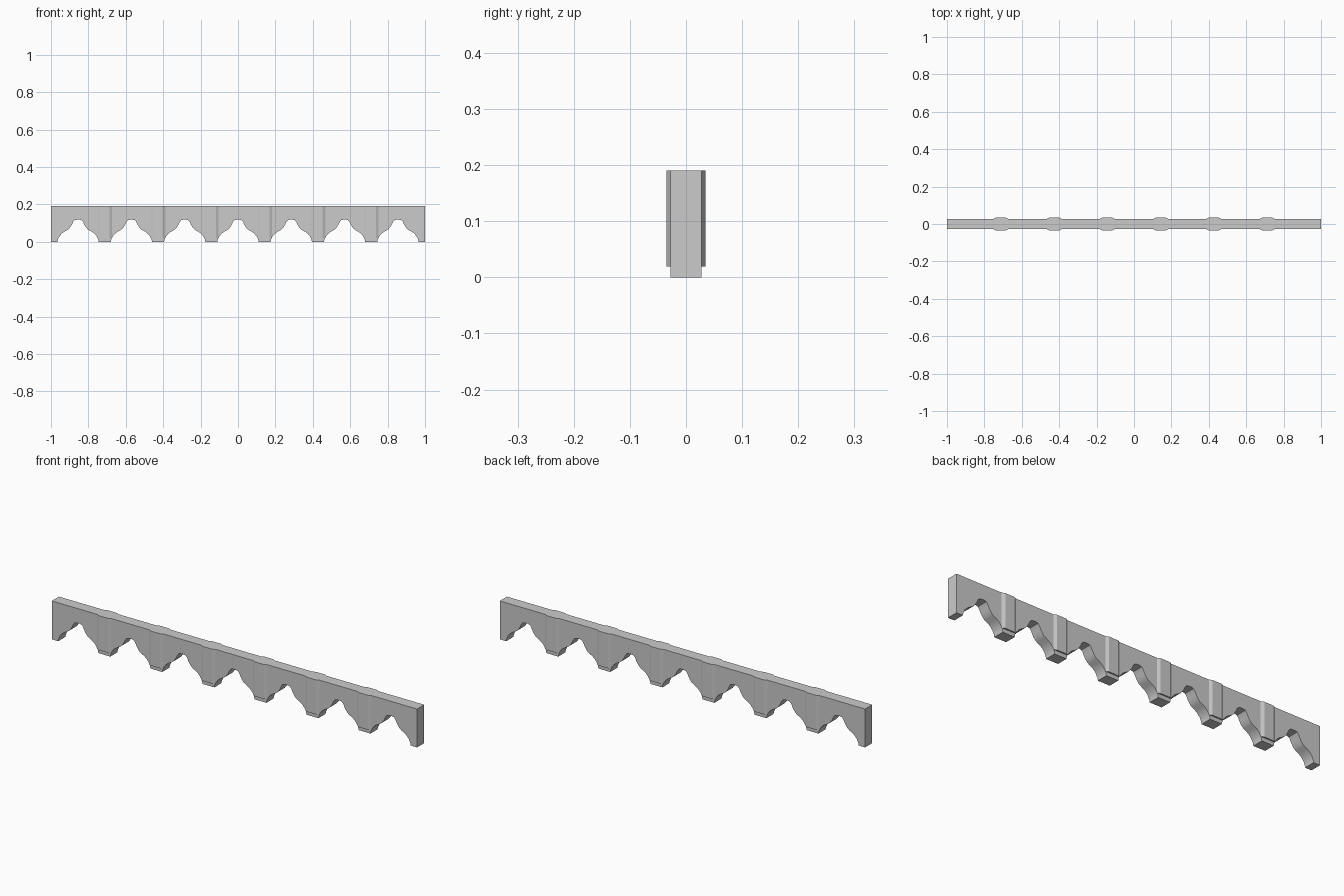
import bpy, bmesh

if "Cube" in bpy.data.objects:
    bpy.data.objects.remove(bpy.data.objects["Cube"])

PITCH, ARCHES = 0.285, 7
HEIGHT, HALF_DEPTH = 0.19, 0.028

# Left half of one arch opening: big lower lobe, cusp, small top lobe
HALF_ARCH = [(-0.110, 0.0), (-0.107, 0.015), (-0.099, 0.030), (-0.088, 0.043),
             (-0.075, 0.053), (-0.058, 0.062), (-0.049, 0.069), (-0.041, 0.079),
             (-0.033, 0.092), (-0.026, 0.107), (-0.019, 0.115), (-0.008, 0.118)]


def prism(name, points, offset):
    """Extrude a closed 3D outline by an offset vector into a solid."""
    bm = bmesh.new()
    face = bm.faces.new([bm.verts.new(p) for p in points])
    ext = bmesh.ops.extrude_face_region(bm, geom=[face])
    moved = [g for g in ext["geom"] if isinstance(g, bmesh.types.BMVert)]
    bmesh.ops.translate(bm, verts=moved, vec=offset)
    # tidy caps for concave outlines, consistent outward normals
    bmesh.ops.triangulate(bm, faces=[f for f in bm.faces if len(f.verts) > 8])
    bmesh.ops.recalc_face_normals(bm, faces=bm.faces)
    mesh = bpy.data.meshes.new(name)
    bm.to_mesh(mesh)
    bm.free()
    obj = bpy.data.objects.new(name, mesh)
    bpy.context.collection.objects.link(obj)
    return obj


# Arcade band: one outline with all the cusped arches along its lower edge
arch = HALF_ARCH + [(-x, z) for x, z in reversed(HALF_ARCH)]
outline = [(-1, HEIGHT), (-1, 0)]
for i in range(ARCHES):
    cx = (i - (ARCHES - 1) / 2) * PITCH
    outline += [(cx + x, z) for x, z in arch]
outline += [(1, 0), (1, HEIGHT)]
band = prism("arcade_band", [(x, -HALF_DEPTH, z) for x, z in outline],
             (0, 2 * HALF_DEPTH, 0))
bpy.context.view_layer.objects.active = band
band.select_set(True)
bpy.ops.object.shade_smooth_by_angle(angle=0.5)

# Chamfered pilasters between the arches, standing proud front and back
for i in range(ARCHES - 1):
    cx = (i - (ARCHES - 2) / 2) * PITCH
    for side, label in ((-1, "front"), (1, "back")):
        section = [(-0.039, 0.027), (-0.039, 0.028), (-0.025, 0.035),
                   (0.025, 0.035), (0.039, 0.028), (0.039, 0.027)]
        prism(f"pilaster_{label}_{i + 1}",
              [(cx + x, side * y, 0.019) for x, y in section],
              (0, 0, HEIGHT - 0.019))
